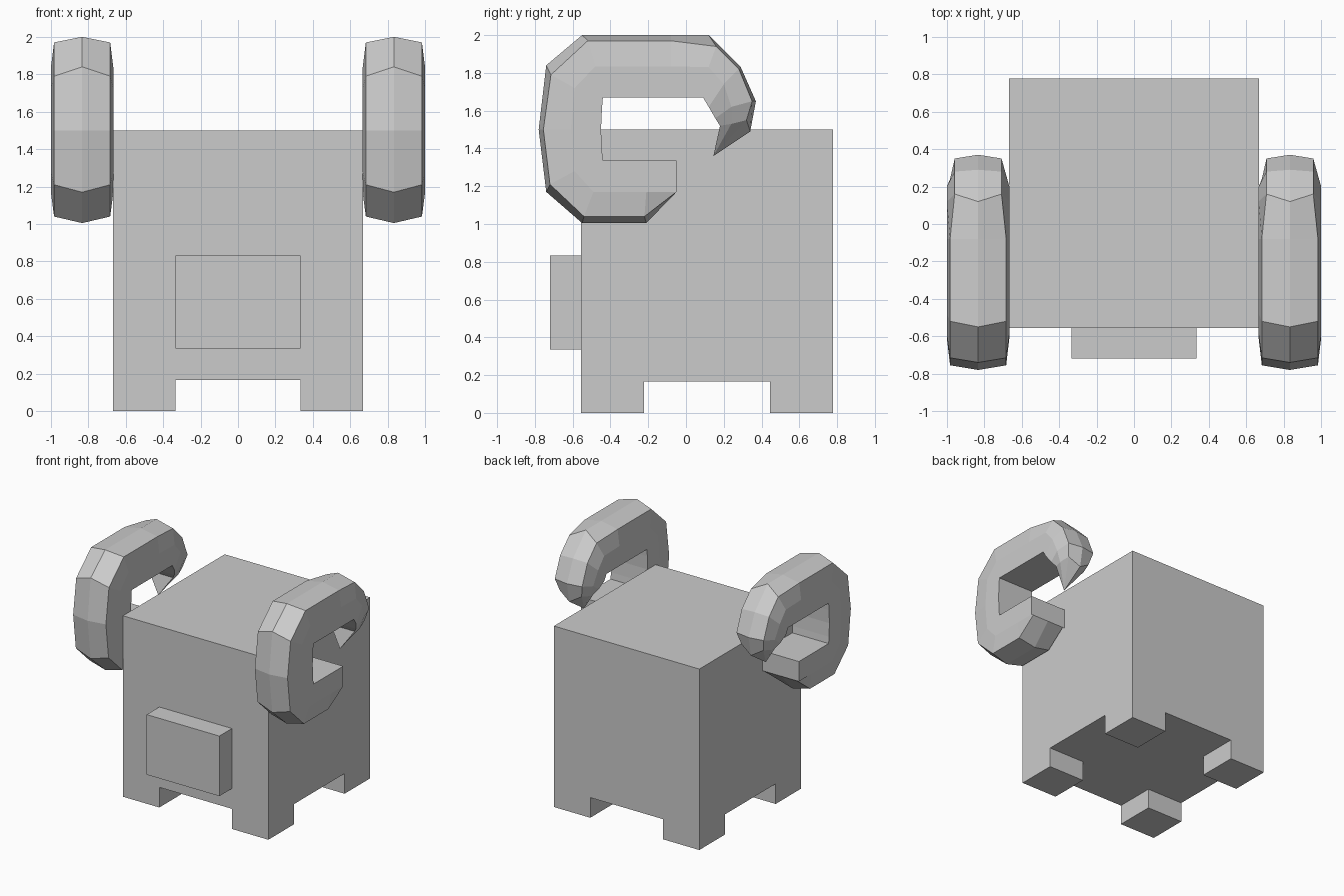
import bpy, bmesh
from mathutils import Vector

if "Cube" in bpy.data.objects:
    bpy.data.objects.remove(bpy.data.objects["Cube"])

grey = bpy.data.materials.new("plain grey")
grey.diffuse_color = (0.6, 0.6, 0.6, 1)
grey.use_nodes = True
grey.node_tree.nodes["Principled BSDF"].inputs["Base Color"].default_value = grey.diffuse_color


def finish(name, bm):
    bmesh.ops.recalc_face_normals(bm, faces=bm.faces[:])
    me = bpy.data.meshes.new(name)
    bm.to_mesh(me)
    bm.free()
    me.materials.append(grey)
    ob = bpy.data.objects.new(name, me)
    bpy.context.collection.objects.link(ob)
    return ob


def box(lo, hi):
    bm = bmesh.new()
    lo, hi = Vector(lo), Vector(hi)
    bmesh.ops.create_cube(bm, size=1)
    for v in bm.verts:
        v.co = Vector([(lo[i] + hi[i]) / 2 + v.co[i] * (hi[i] - lo[i]) for i in range(3)])
    return bm


# Blocky body: split the underside in a 3x3 grid and pull the corners down as feet
bm = box((-0.667, -0.555, 0.167), (0.667, 0.778, 1.5))
for co, no in (((-0.333, 0, 0), (1, 0, 0)), ((0.333, 0, 0), (1, 0, 0)),
               ((0, -0.222, 0), (0, 1, 0)), ((0, 0.444, 0), (0, 1, 0))):
    bmesh.ops.bisect_plane(bm, geom=bm.verts[:] + bm.edges[:] + bm.faces[:],
                           plane_co=co, plane_no=no)
bm.normal_update()
corners = []
for f in bm.faces:
    c = f.calc_center_median()
    if f.normal.z < -0.9 and abs(c.x) > 0.34 and abs(c.y - 0.111) > 0.34:
        corners.append(f)
out = bmesh.ops.extrude_face_region(bm, geom=corners)
for v in out["geom"]:
    if isinstance(v, bmesh.types.BMVert):
        v.co.z = 0
bmesh.ops.dissolve_limit(bm, angle_limit=0.02, verts=bm.verts[:], edges=bm.edges[:])
finish("body_with_feet", bm)

# Snout
finish("snout", box((-0.333, -0.72, 0.335), (0.333, -0.555, 0.833)))

# Curled horn sections: (y, z, half width) for inner edge, side and shoulder, (y, z) for ridge
W = 0.167
SECTIONS = [
    ((-0.05, 1.335, W), (-0.05, 1.17, W), (-0.05, 1.17, 0.15), (-0.05, 1.17)),
    ((-0.21, 1.335, W), (-0.21, 1.17, W), (-0.22, 1.04, 0.15), (-0.21, 1.005)),
    ((-0.44, 1.335, W), (-0.49, 1.17, W), (-0.54, 1.04, 0.15), (-0.55, 1.005)),
    ((-0.445, 1.39, W), (-0.59, 1.28, W), (-0.72, 1.21, 0.15), (-0.74, 1.17)),
    ((-0.45, 1.5, W), (-0.61, 1.5, W), (-0.755, 1.5, 0.15), (-0.78, 1.5)),
    ((-0.445, 1.61, W), (-0.59, 1.72, W), (-0.715, 1.79, 0.15), (-0.74, 1.84)),
    ((-0.44, 1.67, W), (-0.48, 1.835, W), (-0.52, 1.97, 0.15), (-0.55, 2.0)),
    ((-0.08, 1.67, W), (-0.08, 1.835, W), (-0.08, 1.97, 0.15), (-0.08, 2.0)),
    ((0.09, 1.67, W), (0.12, 1.83, W), (0.16, 1.94, 0.125), (0.12, 2.0)),
    ((0.12, 1.62, W), (0.20, 1.74, W), (0.28, 1.82, 0.125), (0.29, 1.83)),
    ((0.155, 1.56, 0.14), (0.24, 1.62, 0.15), (0.35, 1.65, 0.125), (0.37, 1.65)),
    ((0.18, 1.52, 0.11), (0.24, 1.53, 0.12), (0.32, 1.55, 0.10), (0.34, 1.49)),
]
TIP = (0.145, 1.36)


def horn(name, cx):
    bm = bmesh.new()
    rings = []
    for *pairs, ridge in SECTIONS:
        right = [bm.verts.new((cx + w, y, z)) for y, z, w in pairs]
        left = [bm.verts.new((cx - w, y, z)) for y, z, w in reversed(pairs)]
        rings.append(right + [bm.verts.new((cx, *ridge))] + left)
    n = len(rings[0])
    for a, b in zip(rings, rings[1:]):
        for i in range(n):
            j = (i + 1) % n
            bm.faces.new((a[i], a[j], b[j], b[i]))
    # Flat root and pointed tip
    r = rings[0]
    bm.faces.new((r[0], r[1], r[-2], r[-1]))
    bm.faces.new(r[1:-1])
    tip = bm.verts.new((cx, *TIP))
    for i in range(n):
        bm.faces.new((rings[-1][i], rings[-1][(i + 1) % n], tip))
    finish(name, bm)


for side, s in (("right", 1), ("left", -1)):
    horn(side + "_horn", s * 0.833)
